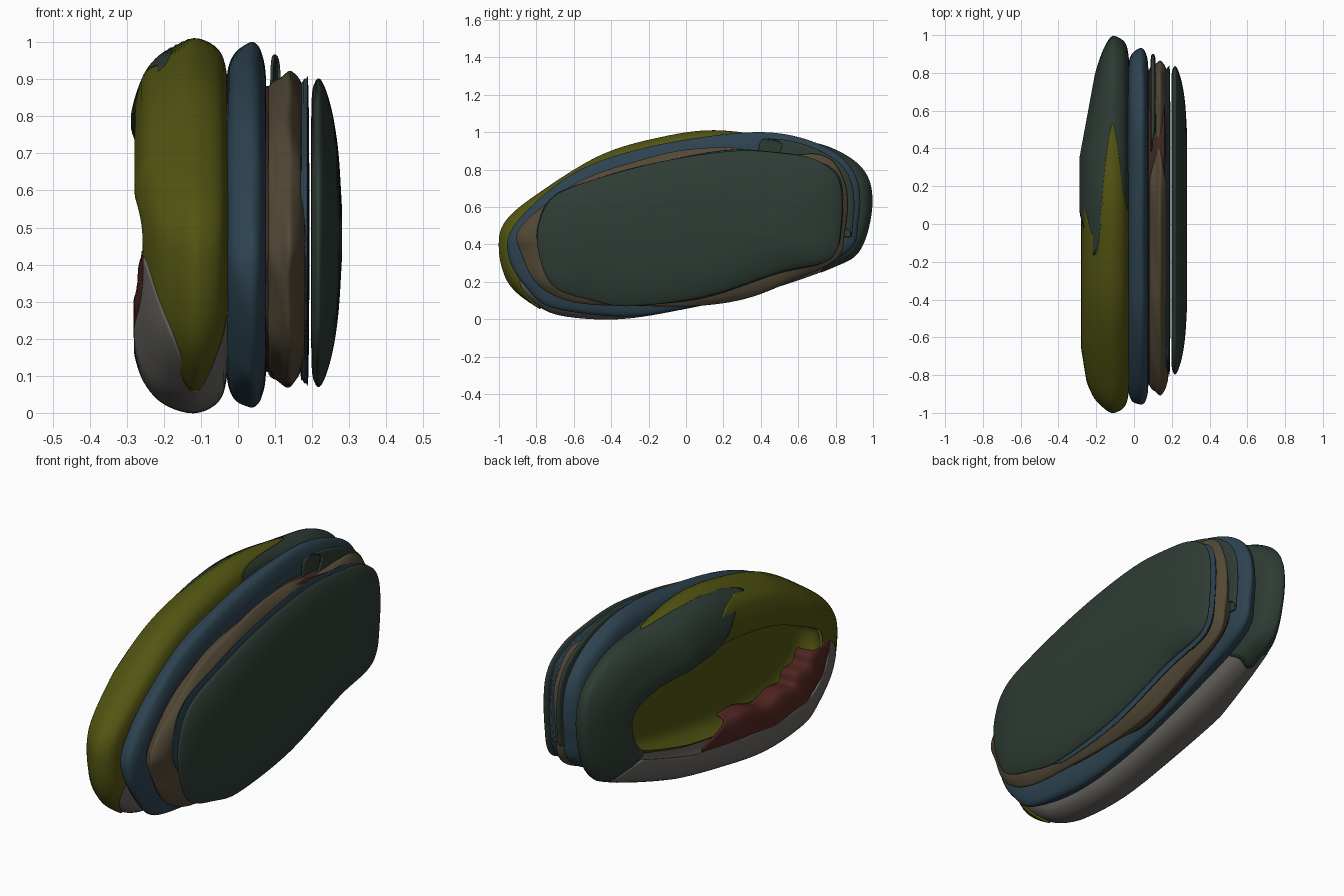
import bpy, bmesh, math

if "Cube" in bpy.data.objects:
    bpy.data.objects.remove(bpy.data.objects["Cube"])

COL = dict(olive=(.085, .09, .006), green=(.027, .045, .034), blue=(.026, .056, .08),
           tan=(.085, .065, .037), brown=(.045, .02, .017), red=(.08, .018, .015), pale=(.14, .13, .117))


def finish(name, bm, key, thickness=0):
    bmesh.ops.recalc_face_normals(bm, faces=bm.faces)
    me = bpy.data.meshes.new(name)
    bm.to_mesh(me)
    bm.free()
    for p in me.polygons:
        p.use_smooth = True
    ob = bpy.data.objects.new(name, me)
    bpy.context.collection.objects.link(ob)
    m = bpy.data.materials.get(key) or bpy.data.materials.new(key)
    m.diffuse_color = (*COL[key], 1)
    m.use_nodes = True
    m.node_tree.nodes["Principled BSDF"].inputs["Base Color"].default_value = m.diffuse_color
    me.materials.append(m)
    if thickness:
        s = ob.modifiers.new("thickness", 'SOLIDIFY')
        s.thickness, s.offset = thickness, 0
    return ob


def spline(a, b, c, d, f):
    return [.5 * (2 * q + (r - p) * f + (2 * p - 5 * q + 4 * r - s) * f * f
                  + (3 * q - p - 3 * r + s) * f ** 3) for p, q, r, s in zip(a, b, c, d)]


def curve(pts, t):
    """Closed curve through pts; t counts control points."""
    i = math.floor(t)
    return spline(*(pts[(i + k) % len(pts)] for k in (-1, 0, 1, 2)), t - i)


def smooth_rows(rows, steps=4):
    """Open curve through rows of numbers."""
    ext = [rows[0]] + list(rows) + [rows[-1]]
    out = [spline(*ext[i:i + 4], k / steps) for i in range(len(rows) - 1) for k in range(steps)]
    return out + [list(rows[-1])]


def place(pts, x, inset, t):
    """Point on the outline, pulled inwards by about `inset`."""
    ys, zs = [p[0] for p in pts], [p[1] for p in pts]
    cy, cz = (max(ys) + min(ys)) / 2, (max(zs) + min(zs)) / 2
    hy, hz = (max(ys) - min(ys)) / 2, (max(zs) - min(zs)) / 2
    y, z = curve(pts, t)
    y, z = cy + (y - cy) * (1 - inset / hy), cz + (z - cz) * (1 - inset / hz)
    if x < -.1:  # the left shell narrows towards both ends
        x += (-.1 - x) * min(.6, max(0, y - .35) * 1.0 + max(0, -y - .65) * .9)
    return (x, y, z)


def slab(name, pts, profile, key, wave=0, caps=(True, True), n=120, notch=None):
    """Closed rounded layer; notch = (angle, half width, depth) bites the rim."""
    bm = bmesh.new()
    rings = []
    for x, inset in smooth_rows(profile):
        ring = []
        for i in range(n):
            a = i / n * math.tau
            w = wave * (math.sin(5 * a + x * 40) + .6 * math.sin(11 * a - x * 60))
            if inset > .3:
                w = 0
            if notch and inset < .2:
                d = (a - notch[0] + math.pi) % math.tau - math.pi
                w += notch[2] * 2 * max(0, 1 - abs(d) / notch[1])
            ring.append(bm.verts.new(place(pts, x, inset + w * .5, i / n * len(pts))))
        rings.append(ring)
    for r, s in zip(rings, rings[1:]):
        for i in range(n):
            bm.faces.new((r[i], r[(i + 1) % n], s[(i + 1) % n], s[i]))
    for ring, cap in ((rings[0], caps[0]), (rings[-1], caps[1])):
        if cap:
            bm.faces.new(ring)
    return finish(name, bm, key)


def patch(name, pts, rows, key, n=60, lift=0, wave=0):
    """Part of a shell: each row is x, inset, start, end along the outline."""
    bm = bmesh.new()
    grid = []
    for x, d, t0, t1 in smooth_rows(rows, 5):
        ts = [t0 + (t1 - t0) * i / n for i in range(n + 1)]
        grid.append([bm.verts.new(place(pts, x, d - lift + wave * math.sin(t * 3.3) * math.sin(t * 1.7 + 1), t))
                     for t in ts])
    for r, s in zip(grid, grid[1:]):
        for i in range(n):
            bm.faces.new((r[i], r[i + 1], s[i + 1], s[i]))
    return finish(name, bm, key, .008)


# side outlines (y, z)
SHELL = [(.78, .28), (.93, .38), (.99, .62), (.94, .8), (.75, .92), (.5, .96), (.15, 1.0), (-.15, .96),
         (-.45, .87), (-.75, .69), (-.95, .53), (-.99, .38), (-.94, .2), (-.8, .08), (-.65, .02),
         (-.35, .005), (0, .06), (.4, .15)]
MID = [(.85, .35), (.92, .52), (.91, .75), (.8, .89), (.55, .985), (.2, .985), (-.2, .92), (-.5, .83),
       (-.75, .67), (-.93, .48), (-.95, .34), (-.85, .17), (-.7, .06), (-.35, .015), (0, .06), (.45, .19)]
INNER = [(.79, .32), (.86, .48), (.85, .73), (.74, .86), (.5, .91), (.25, .93), (-.1, .88), (-.45, .79),
         (-.7, .66), (-.89, .47), (-.87, .33), (-.77, .15), (-.5, .085), (-.1, .075), (.2, .075), (.5, .18)]
DISC = [(.77, .32), (.83, .5), (.82, .74), (.7, .85), (.5, .89), (.25, .9), (-.1, .85), (-.45, .76),
        (-.7, .66), (-.79, .5), (-.78, .32), (-.7, .17), (-.5, .1), (-.3, .07), (.1, .12), (.5, .25)]

# bowl-like outer shell on the left, made of three overlapping pieces
patch("shell_front_top", SHELL, [
    (-.03, .2, 6.2, 12.3), (-.033, .1, 6.2, 12), (-.055, .03, 6, 12.3), (-.12, 0, 4.9, 13.2),
    (-.195, .035, 6.7, 12.3), (-.25, .09, 6.3, 11.8), (-.275, .19, 5.8, 11.4), (-.265, .25, 5.6, 11.2)],
    "olive", lift=.007)
patch("shell_back", SHELL, [
    (-.03, .2, 0, 6.5), (-.033, .1, -.1, 6.5), (-.055, .03, -.1, 6.3), (-.12, 0, -.2, 5.2),
    (-.195, .03, 0, 7), (-.25, .09, .2, 6.7), (-.285, .2, .4, 6.2), (-.27, .26, .5, 5.8)],
    "green", lift=.003)
patch("shell_bottom", SHELL, [
    (-.03, .2, 11.9, 18.2), (-.033, .1, 11.9, 18.1), (-.055, .03, 12, 18), (-.12, 0, 12.7, 18.1),
    (-.2, .025, 12, 18.2), (-.25, .08, 11.5, 18.3), (-.275, .15, 11.1, 18.3), (-.275, .19, 11, 18.2)],
    "pale")

# recess inside the shell
slab("shell_lining", SHELL, [(-.25, .25), (-.2, .21), (-.15, .23), (-.12, .28), (-.11, .38)], "olive",
     caps=(False, True))
slab("shell_inner_wall", SHELL, [(-.035, .15), (-.03, .22), (-.03, .38)], "olive", caps=(False, True))

# red strip along the lower rim of the recess
patch("recess_strip", SHELL, [
    (-.24, .12, 11, 16.6), (-.272, .19, 10.9, 16.8), (-.275, .24, 11, 16.6), (-.25, .31, 11.4, 16.2),
    (-.17, .31, 11.5, 16)], "red", wave=.025)

# main blue layer
slab("middle_layer", MID, [(-.02, .36), (-.033, .2), (-.03, .08), (-.012, .025), (.02, .003), (.045, 0),
                           (.065, .03), (.076, .11), (.072, .36)], "blue", wave=.005)

# thin layers between the middle layer and the disc
patch("thin_green_layer", MID, [(.09, .2, .6, 4.2), (.092, .06, .5, 4.4), (.1, .03, .6, 4.3),
                                (.11, .06, .8, 4), (.112, .2, 1, 4)], "green")
slab("dark_core", INNER, [(.04, .36), (.05, .09), (.08, .05), (.12, .05), (.15, .035), (.165, .06), (.165, .36)],
     "brown", wave=.01)
slab("tan_layer", INNER, [(.09, .36), (.079, .2), (.079, .07), (.09, .035), (.115, .015), (.135, 0), (.15, .01),
                          (.172, .05), (.183, .12), (.183, .36)], "tan", wave=.014, notch=(1.65, .35, .05))
slab("thin_blue_layer", DISC, [(.165, .35), (.168, .05), (.175, .012), (.183, .005), (.19, .03), (.193, .35)],
     "blue", wave=.006, notch=(4.4, .7, .1))

# right-hand disc
slab("outer_disc", DISC, [(.205, .36), (.198, .18), (.199, .05), (.207, .012), (.218, 0), (.23, .015),
                          (.245, .055), (.26, .12), (.272, .21), (.28, .34)], "green")
